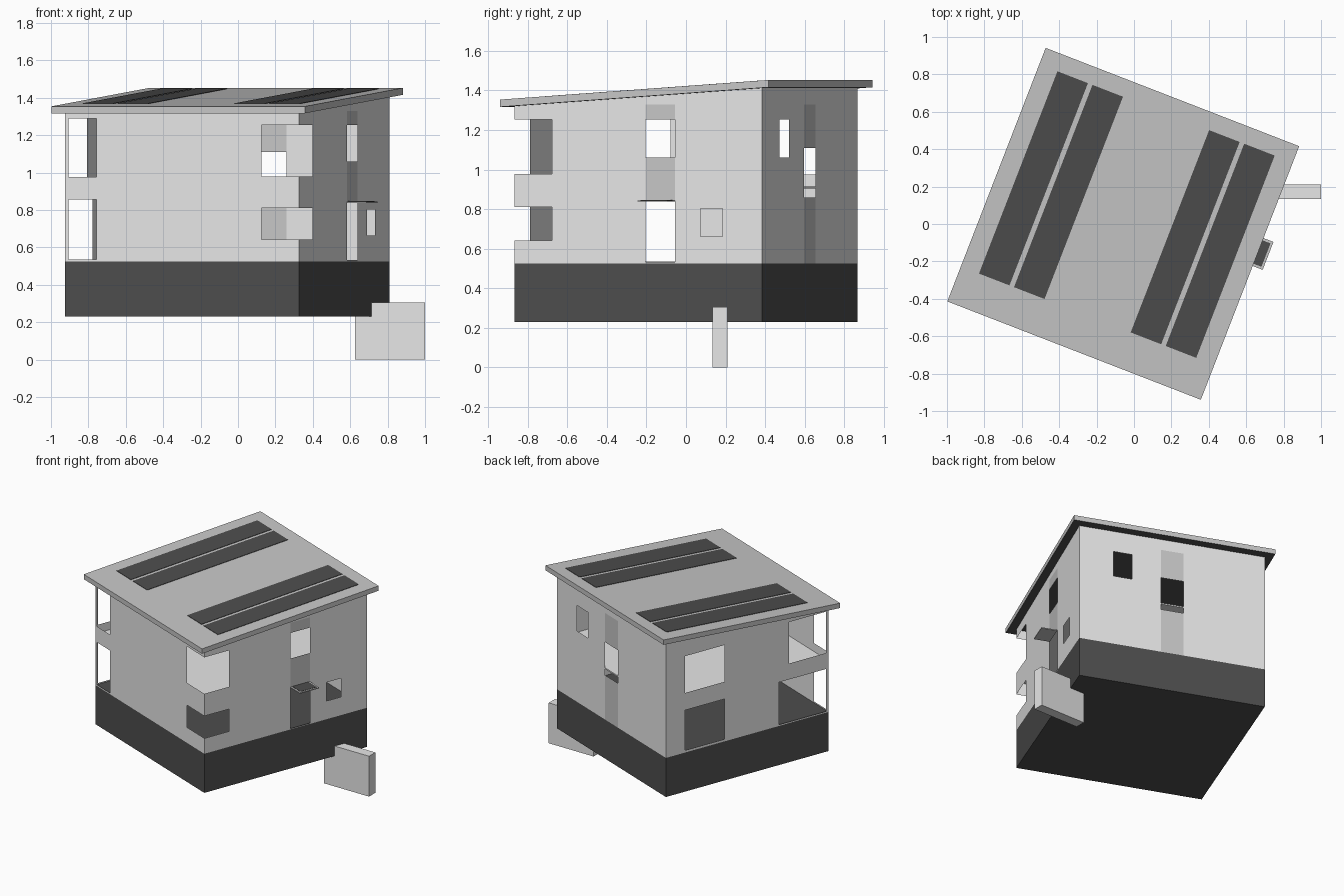
import bpy, bmesh, math
from mathutils import Matrix

if "Cube" in bpy.data.objects:
    bpy.data.objects.remove(bpy.data.objects["Cube"])

# The house is turned about z; parts are built in its own axes and then placed
HOUSE = Matrix.Translation((-0.0575, 0.001, 0)) @ Matrix.Rotation(math.radians(-21.2), 4, 'Z')
W = 0.67       # half width of the body
R = 0.727      # half width of the roof
BASE = 0.525   # top of the dark plinth


def material(name, v):
    m = bpy.data.materials.new(name)
    m.diffuse_color = (v, v, v, 1)
    m.use_nodes = True
    m.node_tree.nodes["Principled BSDF"].inputs["Base Color"].default_value = m.diffuse_color
    return m


LIGHT = material("light_plaster", 0.8)
GREY = material("mid_grey", 0.57)
DARK = material("dark_grey", 0.075)


def roof_z(t):
    """Height of the roof underside at depth t."""
    return 1.317 + 0.099 * (t + R) / (2 * R)


def finish(name, bm, mats, matrix=HOUSE):
    me = bpy.data.meshes.new(name)
    bm.to_mesh(me)
    bm.free()
    for m in mats:
        me.materials.append(m)
    ob = bpy.data.objects.new(name, me)
    ob.matrix_world = matrix
    bpy.context.collection.objects.link(ob)
    return ob


def box(name, lo, hi, mats, matrix=HOUSE, sloped=False):
    """Box between two corners; a sloped box has z measured from the roof underside.
    A second material goes on the faces that look down."""
    bm = bmesh.new()
    bmesh.ops.create_cube(bm, size=1)
    for v in bm.verts:
        v.co = [lo[i] if v.co[i] < 0 else hi[i] for i in range(3)]
        if sloped:
            v.co.z += roof_z(v.co.y)
    bm.normal_update()
    if len(mats) > 1:
        for f in bm.faces:
            f.material_index = int(f.normal.z < -0.5)
    return finish(name, bm, mats, matrix)


def wall(name, place, top, holes, strip=None, flip=False):
    """Thin wall sheet with holes (a0, a1, z0, z1) and an optional grey vertical strip."""
    rects = holes + ([strip] if strip else [])
    xs = sorted({-W, W} | {a for r in rects for a in r[:2]})
    zs = sorted({BASE, 2.0} | {z for r in rects for z in r[2:]})

    def inside(r, a, z):
        return r[0] < a < r[1] and r[2] < z < r[3]

    bm = bmesh.new()
    for a0, a1 in zip(xs, xs[1:]):
        for z0, z1 in zip(zs, zs[1:]):
            a, z = (a0 + a1) / 2, (z0 + z1) / 2
            if any(inside(h, a, z) for h in holes):
                continue
            ring = [(a0, z0), (a1, z0), (a1, z1), (a0, z1)]
            if flip:
                ring.reverse()
            f = bm.faces.new([bm.verts.new(place(p, min(q, top(p)))) for p, q in ring])
            f.material_index = int(bool(strip) and inside(strip, a, z))
    bmesh.ops.remove_doubles(bm, verts=bm.verts, dist=1e-4)
    finish(name, bm, [LIGHT, GREY])


# Plinth, upper floor and roof with a dark underside
box("plinth", (-W, -W, 0.23), (W, W, BASE), [DARK])
box("upper_floor", (-W + 0.003, -W + 0.003, 0.904), (W - 0.003, W - 0.003, 0.914), [LIGHT])
box("roof", (-R, -R, 0), (R, R, 0.037), [GREY, DARK], sloped=True)

# Solar panels, two on each side
for side in (-1, 1):
    for k, (a, b) in enumerate(((0.247, 0.422), (0.448, 0.623))):
        s0, s1 = sorted((side * a, side * b))
        box(f"solar_panel_{'left' if side < 0 else 'right'}_{k + 1}",
            (s0, -0.527, 0.036), (s1, 0.633, 0.040), [DARK], sloped=True)

# Walls with their window, door and balcony openings
wall("front_wall", lambda a, z: (a, -W, z), lambda a: roof_z(-W),
     [(-0.65, -0.489, 0.535, 0.855), (-0.65, -0.489, 0.975, 1.288),
      (0.455, W, 0.642, 0.81), (0.455, W, 0.978, 1.253)])
wall("right_wall", lambda a, z: (W, a, z), roof_z,
     [(-W, -0.468, 0.642, 0.81), (-W, -0.468, 0.978, 1.253),
      (0.04, 0.2, 0.532, 0.842), (0.04, 0.2, 1.06, 1.253),
      (0.337, 0.456, 0.663, 0.803)],
     strip=(0.04, 0.2, BASE, 1.33))
wall("back_wall", lambda a, z: (a, W, z), lambda a: roof_z(W),
     [(-0.081, 0.081, 0.86, 1.11), (0.29, 0.425, 1.06, 1.253)],
     strip=(-0.081, 0.081, BASE, 1.33), flip=True)
wall("left_wall", lambda a, z: (-W, a, z), roof_z,
     [(-0.65, -0.262, 0.535, 0.855), (-0.65, -0.345, 0.975, 1.288),
      (0.187, 0.512, 0.542, 0.845), (0.187, 0.512, 0.975, 1.253)], flip=True)

# Door canopy with a dark top panel
box("door_canopy", (W, 0.04, 0.838), (0.784, 0.2, 0.845), [GREY])
box("canopy_panel", (W + 0.002, 0.053, 0.844), (0.772, 0.187, 0.847), [DARK])

# Free-standing block beside the house, square to the world axes
box("garden_block", (0.625, 0.135, 0), (1.0, 0.21, 0.305), [LIGHT], Matrix.Identity(4))
